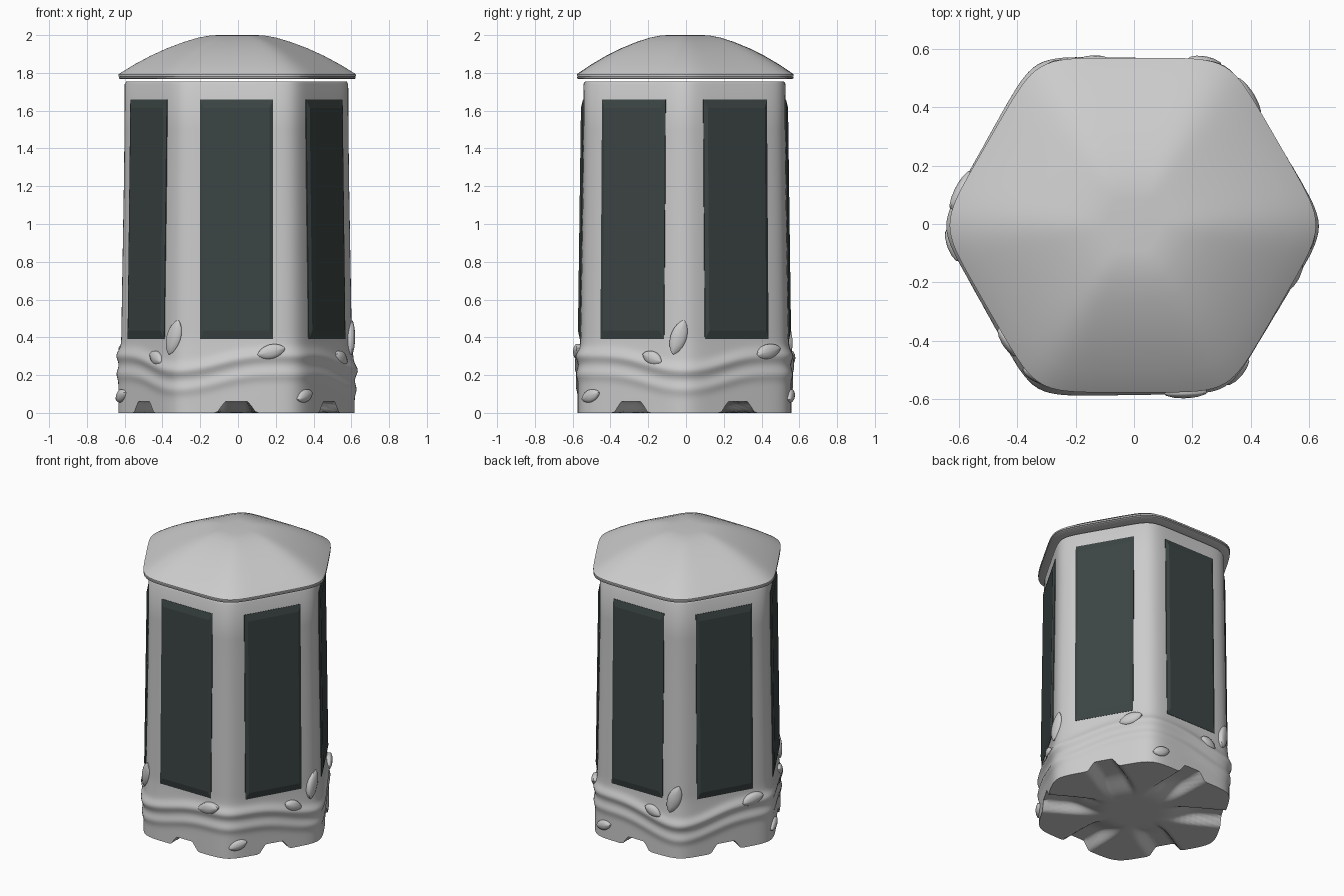
import bpy, bmesh
from math import sin, cos, pi, radians, exp
from mathutils import Vector, Matrix

cube = bpy.data.objects.get("Cube")
if cube:
    bpy.data.objects.remove(cube)

SHIFT = Vector((-0.008, -0.008, 0))
SEG = 180


def material(name, rgb):
    m = bpy.data.materials.new(name)
    m.use_nodes = True
    m.diffuse_color = (*rgb, 1)
    m.node_tree.nodes["Principled BSDF"].inputs["Base Color"].default_value = (*rgb, 1)
    return m


grey = material("light grey", (0.6, 0.6, 0.6))
glass = material("dark green glass", (0.045, 0.06, 0.058))


def finish(bm, name, mat, angle):
    bmesh.ops.recalc_face_normals(bm, faces=bm.faces[:])
    mesh = bpy.data.meshes.new(name)
    bm.to_mesh(mesh)
    bm.free()
    mesh.materials.append(mat)
    ob = bpy.data.objects.new(name, mesh)
    bpy.context.collection.objects.link(ob)
    ob.location = SHIFT
    bpy.ops.object.select_all(action='DESELECT')
    ob.select_set(True)
    bpy.context.view_layer.objects.active = ob
    if angle:
        bpy.ops.object.shade_smooth_by_angle(angle=radians(angle))
    return ob


def smooth(a, b, x):
    t = min(max((x - a) / (b - a), 0), 1)
    return t * t * (3 - 2 * t)


def hex_radius(theta, apothem, p):
    """Radius of a hexagon with softened corners on the x axis."""
    s = sum(abs(cos(theta - radians(k))) ** p for k in (30, 90, 150))
    return apothem / s ** (1 / p)


def loft(rings):
    """Skin closed rings of points and cap both ends."""
    bm = bmesh.new()
    loops = [[bm.verts.new(p) for p in ring] for ring in rings]
    for a, b in zip(loops, loops[1:]):
        for i in range(len(a)):
            j = (i + 1) % len(a)
            bm.faces.new((a[i], a[j], b[j], b[i]))
    bm.faces.new(loops[0])
    bm.faces.new(loops[-1])
    return bm


ANGLES = [2 * pi * i / SEG for i in range(SEG)]


# Body: tapered hexagon, wavy root bands at the foot, drain channels below
def body_apothem(z):
    return 0.566 - 0.012 * smooth(0.2, 0.42, z) - 0.019 * smooth(0, 1, z / 1.75)


def root_bulge(theta, z):
    wave = 0.04 * cos(3 * theta) + 0.01 * cos(6 * theta)
    upper = 0.018 * exp(-((z - 0.275 + wave) / 0.032) ** 2)
    lower = 0.01 * exp(-((z - 0.175 + wave) / 0.03) ** 2)
    return upper + lower


def channel(theta, r):
    off = (theta % (pi / 3)) - pi / 6
    across = abs(r * sin(off))
    return 0.06 * (1 - smooth(0.055, 0.11, across)) * smooth(0.18, 0.42, r)


def body_point(theta, z, scale=1.0):
    r = (hex_radius(theta, body_apothem(z), 16) + root_bulge(theta, z)) * scale
    z += channel(theta, r) * max(0, 1 - z / 0.1)
    return (r * cos(theta), r * sin(theta), z)


rings = [[body_point(t, 0, s / 16) for t in ANGLES] for s in range(1, 17)]
levels = [0.44 * i / 36 for i in range(1, 37)] + [0.6, 0.9, 1.2, 1.5, 1.74]
rings += [[body_point(t, z) for t in ANGLES] for z in levels]
rings.append([body_point(t, 1.755, 0.985) for t in ANGLES])
finish(loft(rings), "body", grey, 40)

# Roof: shallow dome with a thin double rim
profile = [(0.5, 1.768), (0.567, 1.768), (0.573, 1.771), (0.573, 1.778),
           (0.567, 1.78), (0.574, 1.782), (0.574, 1.792), (0.568, 1.797),
           (0.5, 1.843), (0.42, 1.89), (0.34, 1.93), (0.26, 1.963),
           (0.19, 1.986), (0.13, 1.998), (0.09, 2.0)]
roof_rings = []
for a, z in profile:
    roof_rings.append([(hex_radius(t, a, 13) * cos(t),
                        hex_radius(t, a, 13) * sin(t), z) for t in ANGLES])
finish(loft(roof_rings), "roof", grey, 40).location = SHIFT * 0.5


# Window panels: one raised, bevelled plate on each face
def panel_ring(half, z0, z1, lift, turn):
    corners = [(-half, z0), (half, z0), (half, z1), (-half, z1)]
    return [turn @ Vector((body_apothem(z) + lift, t, z)) for t, z in corners]


for k in range(6):
    turn = Matrix.Rotation(radians(30 + 60 * k), 3, 'Z')
    bm = loft([panel_ring(0.194, 0.39, 1.66, -0.01, turn),
               panel_ring(0.194, 0.39, 1.66, 0.002, turn),
               panel_ring(0.174, 0.435, 1.615, 0.013, turn)])
    finish(bm, "window_panel", glass, 0)


# Leaves: pointed domes lying on the foot, repeated in thirds
def leaf(name, theta, normal, z, length, width, tilt):
    n = 14
    rings = []
    for scale, lift in ((1, -0.015), (1, 0.006), (0.93, 0.011), (0.55, 0.019), (0.12, 0.022)):
        ring = []
        for i in range(2 * n):
            a = pi * i / n
            side = sin(a) * abs(sin(a)) ** 0.4
            ring.append(Vector((lift, cos(a) * length / 2 * scale, side * width / 2 * scale)))
        rings.append(ring)
    foot = Vector(body_point(theta, z))
    for k in range(3):
        third = Matrix.Rotation(2 * pi * k / 3, 3, 'Z')
        face = Matrix.Rotation(normal, 3, 'Z') @ Matrix.Rotation(tilt, 3, 'X')
        bm = loft([[third @ (foot + face @ p) for p in ring] for ring in rings])
        finish(bm, name, grey, 35)


for name, theta, normal, z, length, width, tilt in (
        ("tall_leaf", -3, -1, 0.4, 0.19, 0.085, 72),
        ("long_leaf", -72, -88, 0.325, 0.15, 0.075, 14),
        ("small_leaf", -17, -28, 0.29, 0.12, 0.07, -22),
        ("low_leaf", -54, -40, 0.09, 0.12, 0.065, 18)):
    leaf(name, radians(theta), radians(normal), z, length, width, radians(tilt))
